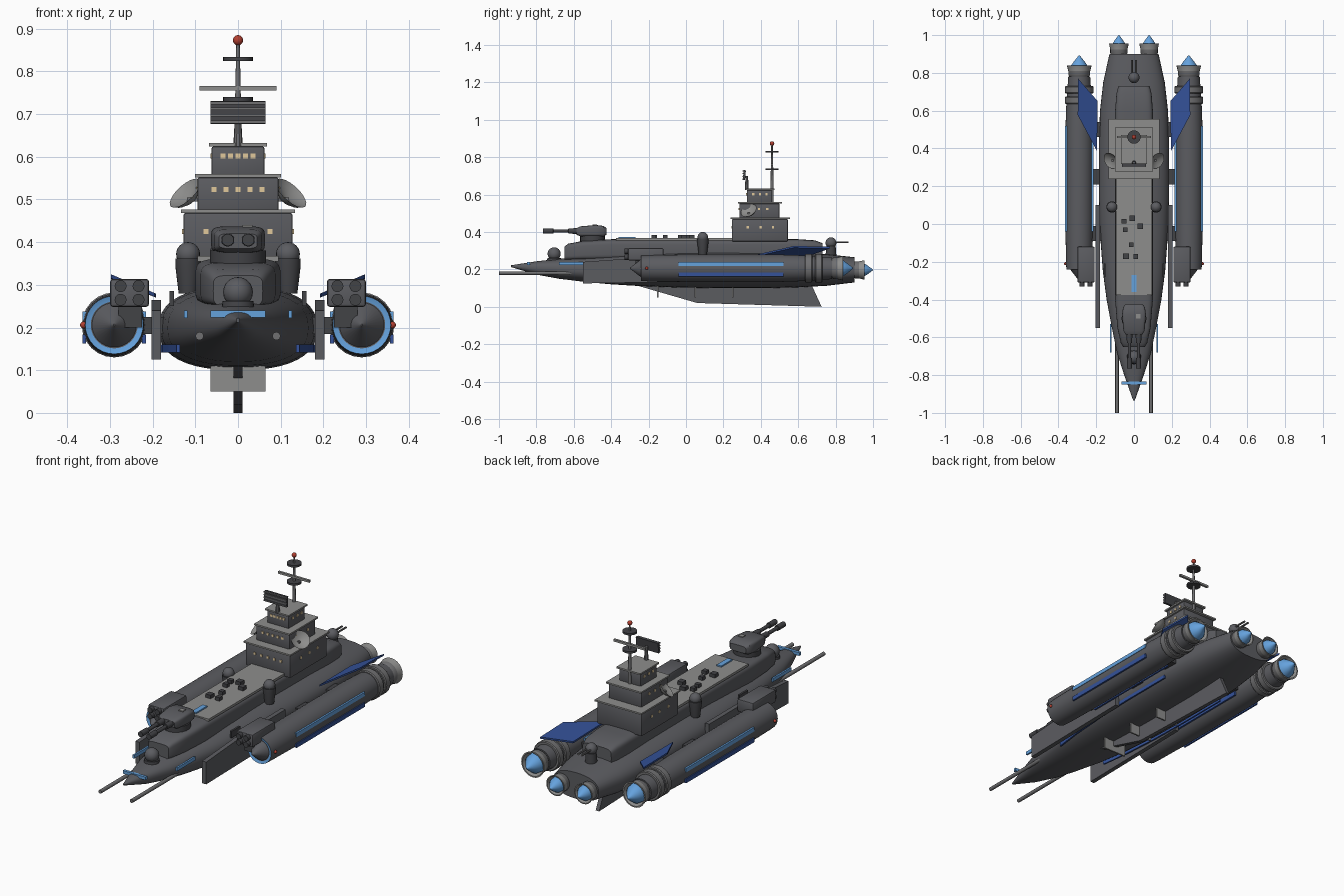
import bpy, bmesh, math
from mathutils import Vector, Matrix

if "Cube" in bpy.data.objects:
    bpy.data.objects.remove(bpy.data.objects["Cube"])


def material(name, r, g, b):
    m = bpy.data.materials.new(name)
    m.diffuse_color = (r, g, b, 1)
    m.use_nodes = True
    m.node_tree.nodes["Principled BSDF"].inputs["Base Color"].default_value = m.diffuse_color
    return m


HULL = material("hull grey", 0.105, 0.107, 0.118)
DARK = material("gunmetal", 0.055, 0.056, 0.062)
STEEL = material("steel grey", 0.16, 0.16, 0.165)
DECK = material("deck grey", 0.27, 0.27, 0.265)
SKY = material("light blue", 0.13, 0.36, 0.72)
NAVY = material("deep blue", 0.035, 0.085, 0.32)
CREAM = material("window cream", 0.75, 0.58, 0.33)
RED = material("beacon red", 0.45, 0.05, 0.03)


def finish(name, bm, mats, smooth=True):
    bmesh.ops.recalc_face_normals(bm, faces=bm.faces)
    me = bpy.data.meshes.new(name)
    bm.to_mesh(me)
    bm.free()
    ob = bpy.data.objects.new(name, me)
    bpy.context.collection.objects.link(ob)
    for m in mats:
        me.materials.append(m)
    if smooth:
        bpy.ops.object.select_all(action='DESELECT')
        ob.select_set(True)
        bpy.context.view_layer.objects.active = ob
        bpy.ops.object.shade_smooth_by_angle(angle=math.radians(35))
    return ob


def box(name, lo, hi, mat, bevel=0, tilt=0):
    """Box from corner to corner, tilted about x."""
    lo, hi = Vector(lo), Vector(hi)
    bm = bmesh.new()
    bmesh.ops.create_cube(bm, size=1)
    bmesh.ops.scale(bm, vec=hi - lo, verts=bm.verts)
    if bevel:
        bmesh.ops.bevel(bm, geom=bm.edges[:], offset=bevel, segments=2, affect='EDGES', profile=0.5)
    bmesh.ops.transform(bm, matrix=Matrix.Translation((lo + hi) / 2) @ Matrix.Rotation(tilt, 4, 'X'), verts=bm.verts)
    return finish(name, bm, [mat], bool(bevel))


def skin(bm, rings, mats=None, caps=True):
    rows = [[bm.verts.new(p) for p in r] for r in rings]
    n = len(rows[0])
    for k, (a, b) in enumerate(zip(rows, rows[1:])):
        for i in range(n):
            f = bm.faces.new((a[i], a[(i + 1) % n], b[(i + 1) % n], b[i]))
            f.material_index = mats[k] if mats else 0
    if caps:
        bm.faces.new(rows[0])
        bm.faces.new(rows[-1])


def lathe(name, profile, loc, mats, axis=(0, 1, 0), index=None, n=24):
    """Revolve (distance, radius) points about an axis."""
    bm = bmesh.new()
    skin(bm, [[(r * math.cos(t), r * math.sin(t), d) for t in (2 * math.pi * i / n for i in range(n))]
              for d, r in profile], index)
    q = Vector((0, 0, 1)).rotation_difference(Vector(axis)).to_matrix().to_4x4()
    bmesh.ops.transform(bm, matrix=Matrix.Translation(loc) @ q, verts=bm.verts)
    return finish(name, bm, mats)


def ball(name, loc, r, mat):
    bm = bmesh.new()
    bmesh.ops.create_uvsphere(bm, u_segments=20, v_segments=12, radius=r, matrix=Matrix.Translation(loc))
    return finish(name, bm, [mat])


def loft(name, stations, power, mat, n=40):
    """Superellipse sections: y, half width, bottom, top."""
    def sp(v):
        return math.copysign(abs(v) ** (2 / power), v)
    bm = bmesh.new()
    skin(bm, [[(w * sp(math.cos(t)), y, (a + b) / 2 + (b - a) / 2 * sp(math.sin(t)))
               for t in (2 * math.pi * i / n for i in range(n))] for y, w, a, b in stations])
    return finish(name, bm, [mat])


def prism(name, pts, offset, mat):
    bm = bmesh.new()
    skin(bm, [pts, [Vector(p) + Vector(offset) for p in pts]])
    return finish(name, bm, [mat], False)


# Main hull and raised deck
HULL_ST = [(-0.935, .004, .212, .222), (-0.8, .052, .172, .243), (-0.68, .09, .15, .256), (-0.55, .117, .134, .267),
           (-0.4, .145, .12, .278), (-0.25, .165, .111, .287), (-0.05, .18, .103, .294), (0.15, .186, .1, .297),
           (0.45, .186, .1, .295), (0.6, .18, .104, .29), (0.75, .163, .112, .281), (0.9, .13, .13, .265)]
loft("main_hull", HULL_ST, 2.4, HULL)
loft("raised_deck", [(-0.65, .058, .25, .322), (-0.63, .07, .25, .337), (-0.55, .088, .25, .352), (-0.4, .1, .25, .361),
                     (0.6, .1, .25, .361), (0.69, .093, .25, .355), (0.73, .083, .25, .34)], 5, HULL)
box("deck_plate", (-.095, -.375, .355), (.095, .3, .367), DECK)
box("deck_panel", (-.013, -.36, .365), (.013, -.27, .374), SKY)
for i, (x, y) in enumerate([(-.053, .015), (-.01, .03), (-.047, -.03), (.033, -.012), (-.015, -.11), (-.042, -.17), (.01, -.172)]):
    s = .012 + .003 * (i % 2)
    box("deck_box", (x - s, y - s, .365), (x + s, y + s, .385), DARK)

# Keel with cross plates
prism("keel_fin", [(-.01, -.25, .11), (-.01, .06, .02), (-.01, .725, 0), (-.01, .67, .12)], (.02, 0, 0), HULL)
for y in (-.15, .05, .25):
    box("keel_cross_plate", (-.065, y - .004, .05), (.065, y + .004, .11), DECK)

# Bow bar and ball turrets at both ends
box("bow_bar", (-.065, -.85, .224), (.065, -.835, .24), SKY)
ball("bow_ball", (0, -.705, .283), .035, HULL)
lathe("bow_ball_base", [(.235, .04), (.262, .036)], (0, -.705, 0), [DARK], (0, 0, 1))
ball("stern_ball", (0, .775, .342), .029, HULL)
lathe("stern_ball_base", [(.26, .03), (.325, .025)], (0, .775, 0), [DARK], (0, 0, 1))

# Bow gun turret
lathe("turret_ring", [(.35, .066), (.38, .066)], (0, -.5, 0), [DARK], (0, 0, 1))
loft("turret_body", [(-.585, .045, .385, .42), (-.565, .056, .376, .43), (-.48, .063, .374, .437),
                     (-.44, .058, .376, .432), (-.425, .045, .385, .42)], 5, HULL)
box("turret_hatch", (.01, -.5, .43), (.034, -.476, .44), DECK)

for s in (-1, 1):
    # Guns
    lathe("turret_barrel", [(-.765, .014), (-.71, .014), (-.709, .009), (-.63, .009), (-.629, .014), (-.56, .016)],
          (s * .024, 0, .405), [DARK], n=16)
    lathe("bow_cannon", [(-1, .0095), (-.6, .0095)], (s * .09, 0, .18), [STEEL], n=12)
    lathe("stern_barrel", [(.78, .005), (.868, .005)], (s * .011, 0, .345), [STEEL], n=10)
    # Deck side domes
    ball("side_dome", (s * .117, .09, .372), .028, HULL)
    lathe("dome_base", [(.28, .022), (.345, .03), (.362, .03)], (s * .117, .09, 0), [DARK], (0, 0, 1))

    # Hull stripes and brackets
    box("bow_stripe", (s * .118, -.68, .222), (s * .127, -.53, .24), SKY)
    strip = [(s * (w * .945 + .003), y, .15) for y, w, a, b in HULL_ST if -.5 < y < .5]
    bm = bmesh.new()
    skin(bm, [[(x - s * .004, y, .142), (x + s * .004, y, .142), (x + s * .004, y, .16), (x - s * .004, y, .16)]
              for x, y, z in strip])
    finish("hull_stripe", bm, [NAVY], False)
    box("hull_bracket", (s * .15, -.28, .25), (s * .16, -.21, .285), DARK)

    # Side armour plate and nacelle struts
    prism("side_plate", [(s * .18, -.55, .125), (s * .18, .1, .135), (s * .18, .1, .265), (s * .18, -.2, .265),
                         (s * .18, -.55, .24)], (s * .023, 0, 0), HULL)
    for y in (-.05, .25, .5):
        box("nacelle_strut", (s * .15, y - .04, .185), (s * .25, y + .04, .225), DARK)

    # Nacelle with intake, rings, nozzle and exhaust
    nx, nz = s * .29, .206
    lathe("nacelle", [(-.235, .055), (-.24, .068), (-.2, .07), (0, .073), (.5, .073), (.62, .069), (.78, .058)],
          (nx, 0, nz), [HULL, SKY], index=[1, 0, 0, 0, 0, 0], n=32)
    lathe("intake_spike", [(-.3, .002), (-.23, .056)], (nx, 0, nz), [HULL], n=32)
    for y in (.655, .71):
        lathe("nacelle_ring", [(y - .02, .072), (y - .015, .076), (y + .015, .076), (y + .02, .072)], (nx, 0, nz), [STEEL])
    for x, y, z, r in ((nx, .84, nz, .066), (s * .08, .955, .197, .052)):
        lathe("engine_nozzle", [(y - .1, r * .8), (y - .06, r * .78), (y - .05, r * .88), (y - .03, r * .88), (y, r),
                                (y, r * .9), (y - .03, r * .75)], (x, 0, z), [DECK, STEEL], index=[1, 1, 1, 0, 0, 0])
        d = .053 if y < .9 else .045
        lathe("engine_glow", [(y - .03, r * .74), (y - .005, r * .7), (y + d * .4, r * .42), (y + d, .002)], (x, 0, z), [SKY])
    for side in (-1, 1):
        x = nx + side * .07
        box("nacelle_stripe_light", (x - .0045, -.04, .218), (x + .0045, .52, .238), SKY)
        box("nacelle_stripe_dark", (x - .0045, -.04, .162), (x + .0045, .52, .184), NAVY)
    ball("side_beacon", (s * .362, -.21, nz), .008, RED)

    # Missile pod
    box("missile_pod", (s * .208, -.31, .248), (s * .3, -.12, .314), HULL, .008)
    box("pod_mount", (s * .225, -.27, .2), (s * .28, -.16, .26), DARK)
    for px in (.233, .275):
        for pz in (.265, .297):
            lathe("missile_tube", [(-.33, .014), (-.3, .014)], (s * px, 0, pz), [DARK], n=14)

    # Stern wing
    prism("stern_wing", [(s * .296, .77, .312), (s * .192, .65, .27), (s * .196, .386, .272), (s * .298, .577, .316)],
          (0, 0, .009), NAVY)

    # Dish antenna
    lathe("dish", [(-.026, .004), (-.022, .02), (-.012, .036), (0, .046), (-.009, .034), (-.018, .004)],
          (s * .124, .335, .515), [DECK], (s * .55, -.35, .6))
    box("dish_arm", (s * .08, .33, .495), (s * .12, .342, .505), STEEL)

# Bridge tower: half width, y range, z range, front window spacing, side window positions
TIERS = [(.128, .245, .545, .35, .468, .0375, (.33, .4, .465)),
         (.095, .285, .5, .468, .552, .028, (.345, .39, .435)),
         (.062, .325, .46, .552, .624, .0175, (.36, .395, .43))]
for i, (w, y0, y1, z0, z1, step, side_ys) in enumerate(TIERS):
    box("tower_tier", (-w, y0, z0), (w, y1, z1), HULL, .005)
    box("tower_roof", (-w - .006, y0 - .008, z1), (w + .006, y1 + .012, z1 + .008), DECK)
    z, h = (.425, .523, .602)[i], .006
    for k in range(-2, 3):
        box("front_window", (k * step - h, y0 - .003, z - h), (k * step + h, y0 + .003, z + h), CREAM)
    for s in (-1, 1):
        for y in side_ys:
            box("side_window", (s * (w - .003), y - h, z - h), (s * (w + .003), y + h, z + h), CREAM)

# Radar panel
lathe("radar_post", [(.625, .011), (.7, .007)], (0, .325, 0), [STEEL], (0, 0, 1), n=10)
box("radar_panel", (-.064, .306, .677), (.064, .318, .73), DARK, tilt=-.08)
for z in (.682, .697, .712, .726):
    box("radar_slat", (-.064, .301, z - .003), (.064, .309, z + .003), STEEL)

# Mast with platforms, yard and beacon
lathe("mast", [(.55, .009), (.72, .007), (.87, .004)], (0, .46, 0), [STEEL], (0, 0, 1), n=12)
for z in (.735, .829):
    lathe("mast_platform", [(z - .005, .035), (z + .005, .035)], (0, .46, 0), [DARK], (0, 0, 1))
box("mast_yard", (-.09, .454, .755), (.09, .466, .766), DECK)
ball("mast_beacon", (0, .46, .873), .012, RED)
